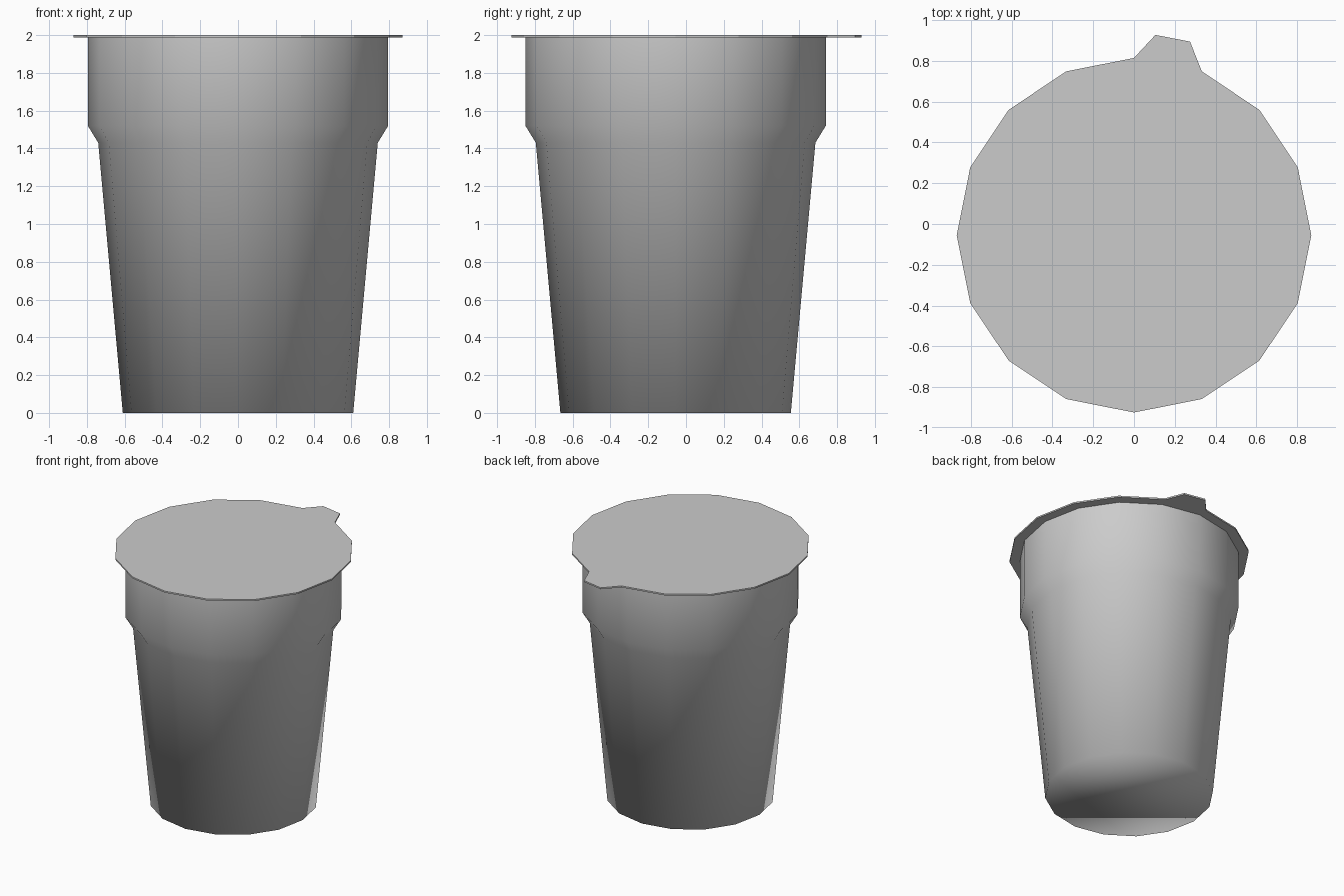
import bpy, bmesh
from math import cos, sin, pi

if "Cube" in bpy.data.objects:
    bpy.data.objects.remove(bpy.data.objects["Cube"])

SIDES = 16
CENTRE_Y = -0.055


def ring(radius):
    """16-sided outline, counter-clockwise from +x."""
    return [(radius * cos(2 * pi * i / SIDES),
             CENTRE_Y + radius * sin(2 * pi * i / SIDES)) for i in range(SIDES)]


def loft(name, levels, smooth, cap_top):
    """Skin a stack of (outline, z) levels, closing the base and optionally the top."""
    bm = bmesh.new()
    loops = [[bm.verts.new((x, y, z)) for x, y in outline] for outline, z in levels]
    bm.faces.new(loops[0][::-1])
    if cap_top:
        bm.faces.new(loops[-1])
    for low, high in zip(loops, loops[1:]):
        n = len(low)
        for i in range(n):
            j = (i + 1) % n
            bm.faces.new((low[i], low[j], high[j], high[i]))
    for f in bm.faces:
        f.smooth = smooth
    mesh = bpy.data.meshes.new(name)
    bm.to_mesh(mesh)
    bm.free()
    obj = bpy.data.objects.new(name, mesh)
    bpy.context.collection.objects.link(obj)
    return obj


# Tapered cup with stepped collar, fully smooth including the base
cup_profile = [(0.61, 0.0), (0.74, 1.43), (0.795, 1.52), (0.795, 1.988)]
loft("cup", [(ring(r), z) for r, z in cup_profile], smooth=True, cap_top=False)

# Thin flat lid with a pull tab inserted between two rim corners
lid_outline = ring(0.87)
lid_outline[4:4] = [(0.275, 0.895), (0.105, 0.928)]
loft("lid", [(lid_outline, 1.988), (lid_outline, 2.0)], smooth=False, cap_top=True)
